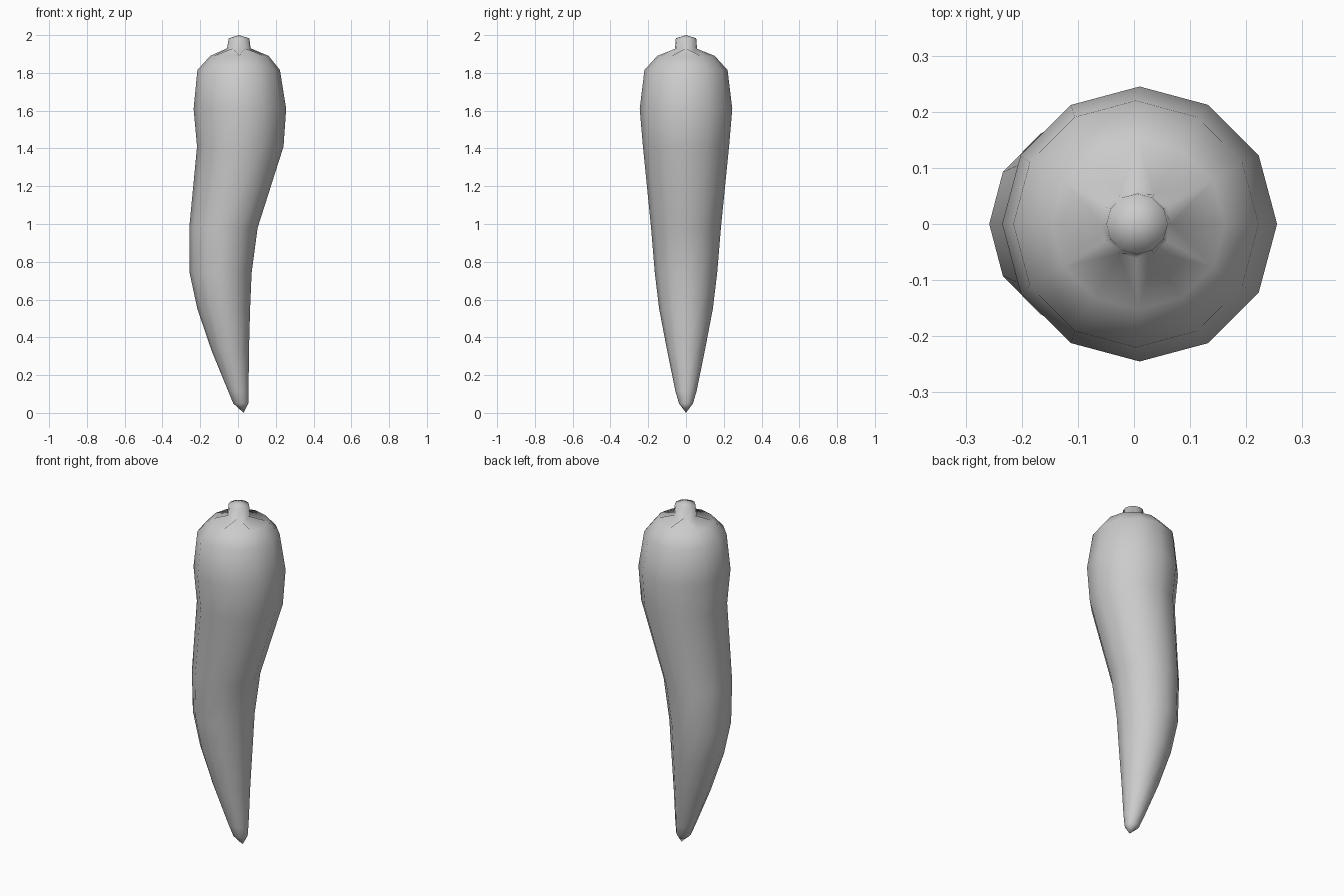
import bpy, bmesh
from math import sin, cos, tau

cube = bpy.data.objects.get("Cube")
if cube:
    bpy.data.objects.remove(cube, do_unlink=True)

SIDES = 12

skin = bpy.data.materials.new("plain_grey")
skin.use_nodes = True
grey = (0.6, 0.6, 0.6, 1)
skin.diffuse_color = grey
skin.node_tree.nodes["Principled BSDF"].inputs["Base Color"].default_value = grey

# Body cross-sections: height, left edge, right edge, half depth
SECTIONS = [
    (0.05, -0.025, 0.055, 0.037),
    (0.115, -0.052, 0.056, 0.056),
    (0.33, -0.14, 0.058, 0.1),
    (0.55, -0.215, 0.064, 0.142),
    (0.74, -0.256, 0.072, 0.165),
    (0.98, -0.258, 0.104, 0.185),
    (1.41, -0.217, 0.241, 0.228),
    (1.61, -0.235, 0.255, 0.245),
    (1.815, -0.215, 0.222, 0.22),
    (1.89, -0.147, 0.162, 0.152),
]

bm = bmesh.new()


def ring(z, x0, x1, ry, groove=0.0):
    """One loop of vertices; every second one may sink into a groove."""
    verts = []
    for i in range(SIDES):
        a = tau * i / SIDES
        x = (x0 + x1) / 2 + (x1 - x0) / 2 * cos(a)
        verts.append(bm.verts.new((x, ry * sin(a), z - groove * (i % 2))))
    return verts


def bridge(low, high, star=False):
    for i in range(SIDES):
        j = (i + 1) % SIDES
        a, b, c, d = low[i], low[j], high[j], high[i]
        if not star:
            bm.faces.new((a, b, c, d))
        elif i % 2:     # crease runs from the groove tip to the next shoulder
            bm.faces.new((a, b, c))
            bm.faces.new((a, c, d))
        else:
            bm.faces.new((a, b, d))
            bm.faces.new((b, c, d))


def cap(loop, point, top):
    tip = bm.verts.new(point)
    for i in range(SIDES):
        a, b = loop[i], loop[(i + 1) % SIDES]
        bm.faces.new((a, b, tip) if top else (b, a, tip))


# Pepper body with pointed tip
rings = [ring(*s) for s in SECTIONS]
cap(rings[0], (0.03, 0, 0), False)
for low, high in zip(rings, rings[1:]):
    bridge(low, high)

# Star of grooves round the stem, then the short stem itself
collar = ring(1.93, -0.058, 0.067, 0.061, groove=0.03)
stem_top = ring(1.983, -0.049, 0.06, 0.054)
bridge(rings[-1], collar, star=True)
bridge(collar, stem_top)
cap(stem_top, (0.005, 0, 2.0), True)

bmesh.ops.recalc_face_normals(bm, faces=bm.faces)
for f in bm.faces:
    f.smooth = True

mesh = bpy.data.meshes.new("pepper")
bm.to_mesh(mesh)
bm.free()
mesh.materials.append(skin)
pepper = bpy.data.objects.new("pepper", mesh)
bpy.context.collection.objects.link(pepper)
